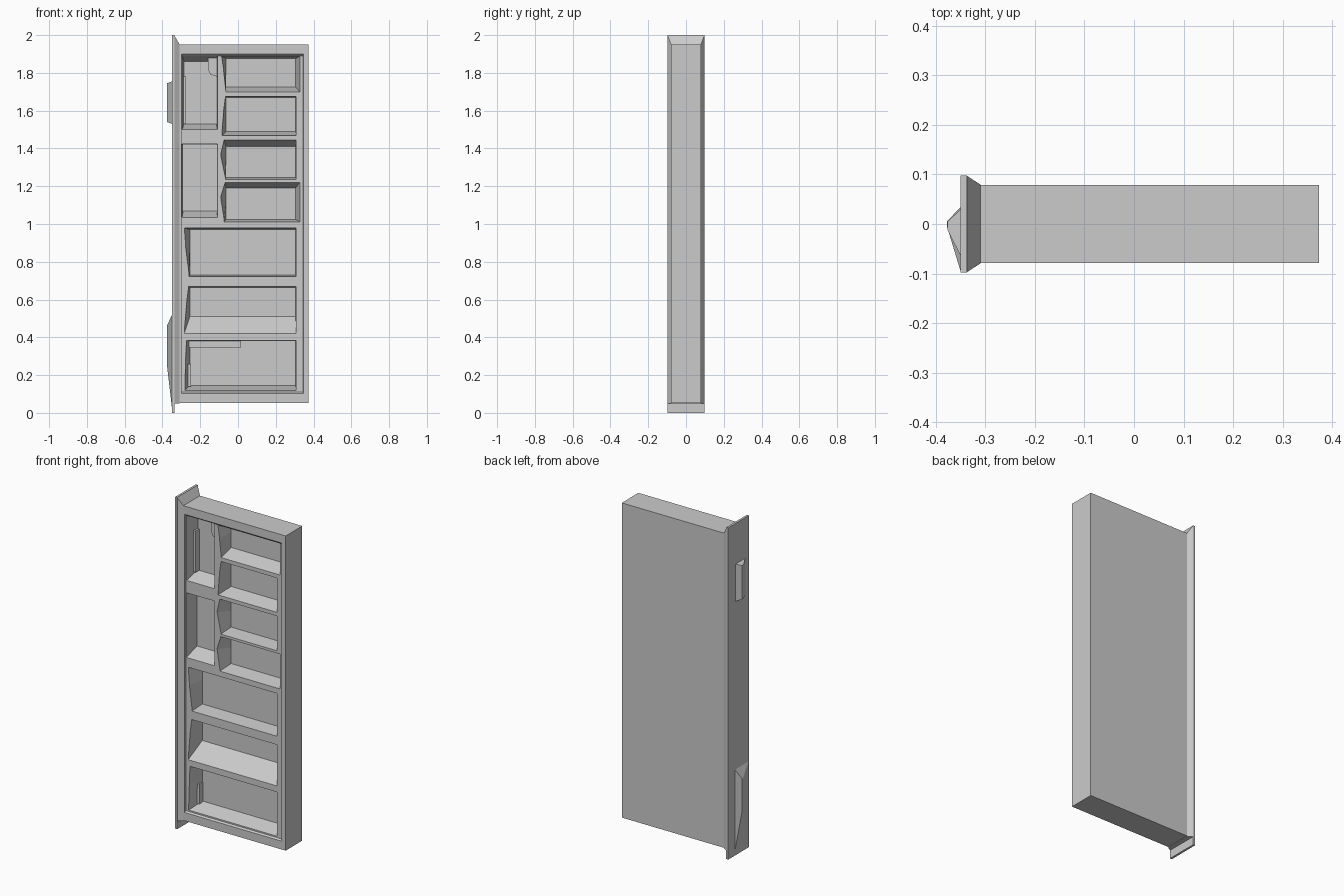
import bpy, bmesh

if "Cube" in bpy.data.objects:
    bpy.data.objects.remove(bpy.data.objects["Cube"])


def loft_into(bm, ring_a, ring_b):
    """Closed solid between two matching rings of points."""
    a = [bm.verts.new(p) for p in ring_a]
    b = [bm.verts.new(p) for p in ring_b]
    n = len(a)
    faces = [bm.faces.new(a), bm.faces.new(b[::-1])]
    for i in range(n):
        j = (i + 1) % n
        faces.append(bm.faces.new((a[j], a[i], b[i], b[j])))
    bmesh.ops.recalc_face_normals(bm, faces=faces)


def rect_y(y, x0, x1, z0, z1):
    return [(x0, y, z0), (x1, y, z0), (x1, y, z1), (x0, y, z1)]


def cell_ring(y, left, x1, z0, z1):
    """Rectangle whose left side bends: left = x at bottom, middle, top."""
    lo, mid, hi = left
    return [(lo, y, z0), (x1, y, z0), (x1, y, z1), (hi, y, z1),
            (mid, y, z0 + 0.6 * (z1 - z0))]


def rect_x(x, y0, y1, z0, z1):
    return [(x, y0, z0), (x, y1, z0), (x, y1, z1), (x, y0, z1)]


def solid(name, *lofts):
    bm = bmesh.new()
    for a, b in lofts:
        loft_into(bm, a, b)
    mesh = bpy.data.meshes.new(name)
    bm.to_mesh(mesh)
    bm.free()
    ob = bpy.data.objects.new(name, mesh)
    bpy.context.collection.objects.link(ob)
    return ob


def box(name, x0, x1, y0, y1, z0, z1):
    return solid(name, (rect_y(y0, x0, x1, z0, z1), rect_y(y1, x0, x1, z0, z1)))


def cut(target, cutter):
    mod = target.modifiers.new("cut", "BOOLEAN")
    mod.operation = "DIFFERENCE"
    mod.solver = "EXACT"
    mod.object = cutter
    bpy.context.view_layer.objects.active = target
    bpy.ops.object.modifier_apply(modifier=mod.name)
    bpy.data.objects.remove(cutter)


# Main cabinet body
BACK = 0.024
body = box("cabinet_body", -0.31, 0.373, -0.079, 0.079, 0.053, 1.95)

# Shallow recess inside the front rim
cut(body, solid("rim_recess", (rect_y(-0.10, -0.30, 0.347, 0.09, 1.92),
                               rect_y(-0.068, -0.30, 0.345, 0.11, 1.89))))

# Compartments: front (left x low/mid/high, right x, z0, z1), back (x0, x1, z0, z1)
cells = [
    # right upper column
    ((-0.065, -0.078, -0.09), 0.33, 1.695, 1.89, (-0.063, 0.305, 1.725, 1.875)),
    ((-0.088, -0.078, -0.066), 0.308, 1.465, 1.675, (-0.063, 0.305, 1.49, 1.67)),
    ((-0.068, -0.095, -0.075), 0.308, 1.235, 1.45, (-0.063, 0.305, 1.245, 1.41)),
    ((-0.075, -0.095, -0.068), 0.33, 1.01, 1.225, (-0.063, 0.305, 1.025, 1.19)),
    # left upper column
    ((-0.297,) * 3, -0.108, 1.495, 1.895, (-0.285, -0.115, 1.53, 1.86)),
    ((-0.297,) * 3, -0.108, 1.03, 1.425, (-0.29, -0.112, 1.07, 1.42)),
    # full-width lower shelves
    ((-0.26, -0.28, -0.288), 0.308, 0.72, 0.98, (-0.255, 0.305, 0.73, 0.97)),
    ((-0.288, -0.275, -0.262), 0.308, 0.41, 0.67, (-0.255, 0.305, 0.51, 0.665)),
    ((-0.285, -0.28, -0.275), 0.308, 0.115, 0.385, (-0.255, 0.305, 0.145, 0.38)),
]
cut(body, solid("cell_cutter", *[
    (cell_ring(-0.08, left, x1, z0, z1),
     cell_ring(BACK, (b[0],) * 3, *b[1:])) for left, x1, z0, z1, b in cells]))

# Side plate with the chamfered collar joining it to the body
box("side_plate", -0.35, -0.337, -0.098, 0.098, 0, 2.0)
solid("plate_collar", (rect_x(-0.338, -0.098, 0.098, 0.05, 2.0),
                       rect_x(-0.309, -0.079, 0.079, 0.05, 1.95)))

# Ridged pads on the outer side of the plate
solid("upper_pad", (rect_x(-0.349, -0.065, 0.03, 1.53, 1.755),
                    rect_x(-0.376, -0.012, 0.005, 1.54, 1.745)))
solid("lower_pad", (rect_x(-0.349, -0.097, 0.035, 0.02, 0.52),
                    rect_x(-0.377, -0.005, 0.005, 0.26, 0.46)))

# Small wedge on the front of the collar
solid("front_wedge", ([(-0.337, -0.097, 1.64), (-0.312, -0.08, 1.53), (-0.328, -0.09, 1.76)],
                      [(-0.337, -0.08, 1.64), (-0.312, -0.07, 1.53), (-0.328, -0.07, 1.76)]))

# Small fittings inside the compartments
F0, F1 = -0.01, BACK + 0.004
box("upper_left_rail", -0.30, -0.275, F0, F1, 1.53, 1.78)
bracket = [(-0.16, 1.88), (-0.16, 1.82), (-0.145, 1.79), (-0.108, 1.78), (-0.108, 1.88)]
solid("corner_bracket", ([(x, -0.03, z) for x, z in bracket],
                         [(x, F1, z) for x, z in bracket]))
box("bottom_top_strip", -0.275, 0.015, F0 + 0.015, F1, 0.345, 0.384)
box("bottom_side_block", -0.28, -0.25, F0, F1, 0.14, 0.26)
